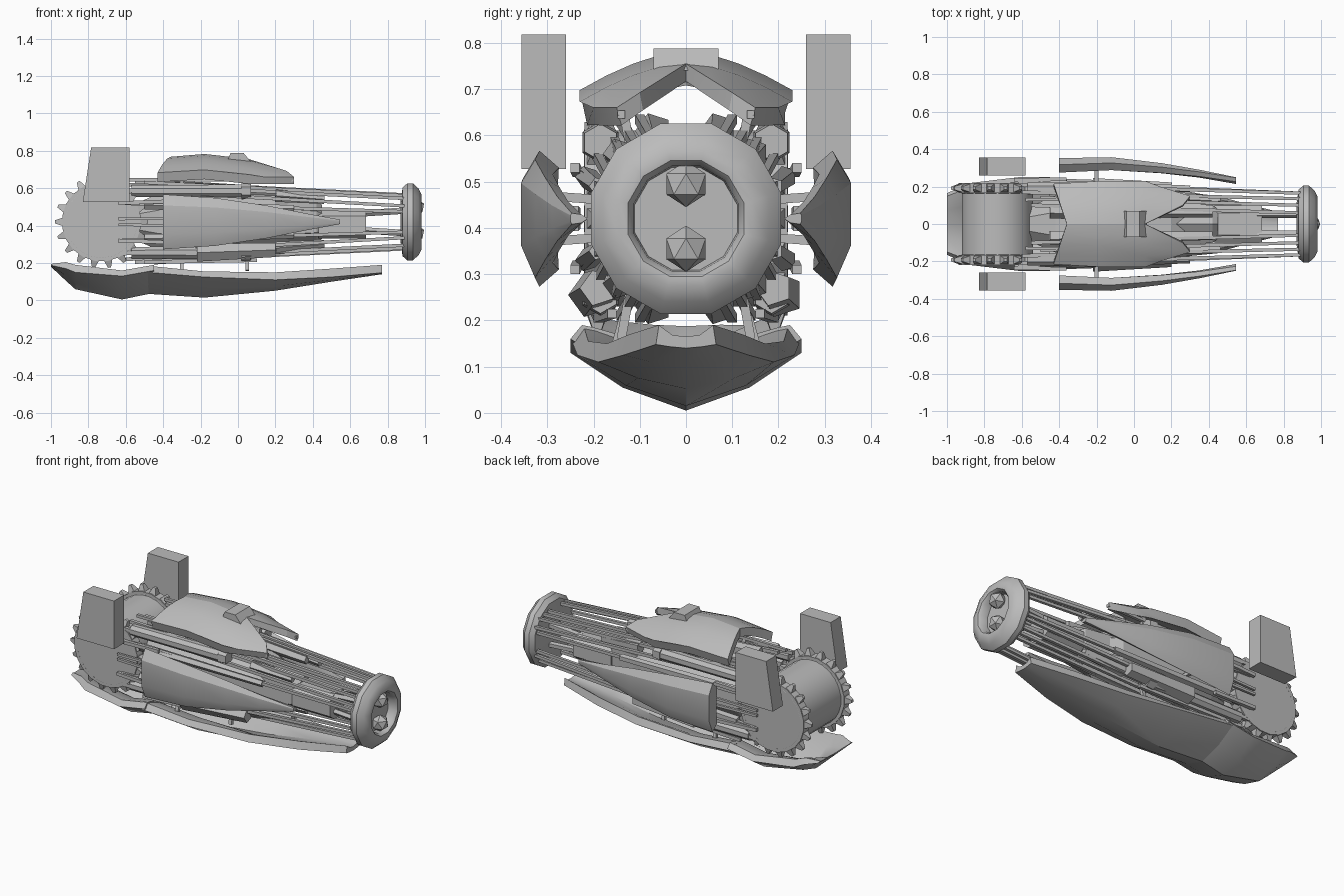
import bpy, bmesh, math
from mathutils import Vector

ZC = 0.42
grey = bpy.data.materials.new("plain grey")
grey.diffuse_color = (0.5, 0.5, 0.5, 1)


def finish(name, bm, smooth=None):
    bmesh.ops.recalc_face_normals(bm, faces=bm.faces)
    me = bpy.data.meshes.new(name)
    bm.to_mesh(me)
    bm.free()
    me.materials.append(grey)
    ob = bpy.data.objects.new(name, me)
    bpy.context.collection.objects.link(ob)
    if smooth:
        bpy.context.view_layer.objects.active = ob
        ob.select_set(True)
        bpy.ops.object.shade_smooth_by_angle(angle=math.radians(smooth))
        ob.select_set(False)
    return ob


def add_loft(bm, rings, caps=True):
    vs = [[bm.verts.new(p) for p in r] for r in rings]
    n = len(vs[0])
    for a, b in zip(vs, vs[1:]):
        for i in range(n):
            j = (i + 1) % n
            bm.faces.new((a[i], a[j], b[j], b[i]))
    if caps:
        bm.faces.new(vs[0])
        bm.faces.new(vs[-1])


def loft(name, rings, smooth=None):
    bm = bmesh.new()
    add_loft(bm, rings)
    return finish(name, bm, smooth)


def add_rod(bm, p, q, r1, r2, n=6):
    p, q = Vector(p), Vector(q)
    rot = (q - p).to_track_quat('Z', 'Y')
    circ = [Vector((math.cos(2 * math.pi * (i + .5) / n), math.sin(2 * math.pi * (i + .5) / n), 0)) for i in range(n)]
    add_loft(bm, [[p + rot @ (c * r1) for c in circ], [q + rot @ (c * r2) for c in circ]])


def circle_x(x, r, n, ry=1.0):
    return [(x, ry * r * math.cos(2 * math.pi * (i + .5) / n), ZC + r * math.sin(2 * math.pi * (i + .5) / n))
            for i in range(n)]


# nose ring with a recessed face
ring_prof = [(0.87, 0.12), (0.88, 0.19), (0.905, 0.213), (0.935, 0.213), (0.965, 0.185), (0.982, 0.15),
             (0.98, 0.13), (0.965, 0.118), (0.925, 0.115)]
loft("nose_ring", [circle_x(x, r, 12) for x, r in ring_prof], 35)
for z in (0.495, 0.355):
    bm = bmesh.new()
    bmesh.ops.create_icosphere(bm, subdivisions=1, radius=0.05)
    bmesh.ops.translate(bm, verts=bm.verts, vec=(0.95, 0, z))
    finish("nose_nozzle", bm)

# rear drum with toothed wheels
GX, GZ = -0.73, 0.42
bm = bmesh.new()
add_rod(bm, (GX, -0.18, GZ), (GX, 0.18, GZ), 0.192, 0.192, 24)
finish("rear_drum", bm, 30)
for s in (-1, 1):
    bm = bmesh.new()
    add_rod(bm, (GX, s * 0.165, GZ), (GX, s * 0.22, GZ), 0.212, 0.212, 20)
    for i in range(18):
        a = 2 * math.pi * i / 18
        d = Vector((math.cos(a), 0, math.sin(a)))
        c = Vector((GX, s * 0.192, GZ))
        add_rod(bm, c + d * 0.19, c + d * 0.248, 0.04, 0.012, 4)
    finish("toothed_wheel", bm)

    # upright fin blocks
    loft("fin_block", [[(-0.83, y, 0.527), (-0.58, y, 0.527), (-0.58, y, 0.818), (-0.785, y, 0.818)]
                       for y in (s * 0.26, s * 0.356)])

    # side armour plates: x, outer y, inner y at edge, half height, thickness
    rings = []
    for x, yo, h, t in ((-0.40, 0.352, 0.147, 0.06), (-0.12, 0.357, 0.128, 0.055),
                        (0.15, 0.325, 0.088, 0.045), (0.35, 0.29, 0.048, 0.035), (0.545, 0.25, 0.012, 0.03)):
        e = yo - 0.035 * h / 0.147
        rings.append([(x, s * y, ZC + z) for y, z in (
            (e, h), (yo, h * 0.6), (yo, -h * 0.45), (e, -h), (e - t * 0.7, -h * 0.75),
            (yo - t * 1.2, -h * 0.1), (yo - t * 1.2, h * 0.1), (e - t * 0.7, h * 0.75))])
    loft("side_plate", rings, 30)


# lower hull shells: x, half width, rim height, rim bottom, keel height
def hull(name, stations):
    rings = []
    for x, w, top, low, keel in stations:
        t = min(0.035, (top - keel) * 0.5)
        mid = keel + (low - keel) * 0.4
        outer = [(-w * .9, top), (-w, low), (-w * .55, mid), (0, keel), (w * .55, mid), (w, low), (w * .9, top)]
        inner = [(w * .8, top - .005), (w * .45, max(mid + t, low)), (0, keel + t),
                 (-w * .45, max(mid + t, low)), (-w * .8, top - .005)]
        rings.append([(x, y, z) for y, z in outer + inner])
    loft(name, rings, 25)


hull("lower_hull", [(-0.48, 0.245, 0.185, 0.15, 0.035), (-0.18, 0.235, 0.155, 0.125, 0.015),
                    (0.2, 0.19, 0.15, 0.11, 0.052), (0.5, 0.135, 0.17, 0.125, 0.1),
                    (0.77, 0.065, 0.19, 0.148, 0.14)])
hull("lower_hull_tail", [(-1.0, 0.165, 0.195, 0.188, 0.18), (-0.92, 0.2, 0.205, 0.17, 0.105),
                         (-0.87, 0.22, 0.19, 0.15, 0.06), (-0.62, 0.25, 0.16, 0.13, 0.005),
                         (-0.45, 0.25, 0.19, 0.16, 0.04)])

# top armour: two halves meeting on the centre line with a forked front
for s in (-1, 1):
    rings = []
    for k in range(5):
        u = k / 4
        cols = []
        for x, z in ((-0.43 + 0.07 * (1 - u), 0.0), (-0.18, 0.015), (0.06, -0.01)):
            y = u * (0.215 if x < -0.3 else 0.23)
            cols.append((x, s * y, 0.768 + z - 0.085 * u ** 1.6))
        cols.append((0.06 + 0.24 * min(1, u / 0.6) if u < 0.8 else 0.30 - 0.16 * (u - 0.6) / 0.4,
                     s * 0.2 * u, 0.755 - 0.075 * min(1, u / 0.6) - (0.02 if u > 0.7 else 0)))
        cols[2] = ((cols[2][0] * (0.7 if u == 0 else 1)), cols[2][1], cols[2][2])
        low = [(x, y * 0.93, z - 0.05 + 0.012 * (i == 3)) for i, (x, y, z) in enumerate(cols)]
        rings.append(cols + low[::-1])
    loft("top_plate", rings, 25)
loft("top_sensor_block", [[(-0.06, y, 0.74), (0.07, y, 0.74), (0.03, y, 0.788), (-0.04, y, 0.788)]
                          for y in (-0.07, 0.07)])

# inner core
loft("core_rear", [circle_x(x, r, 8) for x, r in ((-0.56, 0.1), (-0.42, 0.165), (-0.2, 0.19), (0.2, 0.165), (0.27, 0.12))])
loft("core_middle", [circle_x(x, r, 6) for x, r in ((0.2, 0.14), (0.42, 0.115), (0.45, 0.09))])
loft("core_front", [[(x, y, z) for y, z in ((-.1, .36), (-.06, .33), (.06, .33), (.1, .36), (.1, .45),
                                          (.06, .48), (-.06, .48), (-.1, .45))] for x in (0.43, 0.685)])

# long rods, tubes and pods, mirrored into four quadrants
for sy in (-1, 1):
    for sz in (-1, 1):
        def P(x, y, z):
            return (x, sy * y, ZC + sz * z)
        bm = bmesh.new()
        for a, b in (((-0.62, 0.21, 0.17), (0.89, 0.165, 0.085)), ((-0.6, 0.17, 0.2), (0.89, 0.135, 0.125)),
                     ((-0.55, 0.1, 0.215), (0.89, 0.06, 0.145)), ((-0.62, 0.225, 0.1), (0.89, 0.165, 0.055)),
                     ((-0.5, 0.14, 0.21), (0.89, 0.1, 0.14))):
            add_rod(bm, P(*a), P(*b), 0.014, 0.012, 4)
        finish("long_rods", bm)
        bm = bmesh.new()
        add_rod(bm, P(-0.57, 0.19, 0.165), P(0.02, 0.185, 0.165), 0.034, 0.037, 8)
        add_rod(bm, P(0.02, 0.185, 0.165), P(0.07, 0.185, 0.165), 0.045, 0.04, 6)
        finish("diagonal_tube", bm, 30)
        bm = bmesh.new()
        add_rod(bm, P(0.2, 0.145, 0.14), P(0.46, 0.13, 0.12), 0.035, 0.025, 5)
        add_rod(bm, P(-0.5, 0.215, 0.09), P(0.3, 0.19, 0.07), 0.025, 0.02, 5)
        add_rod(bm, P(-0.45, 0.07, 0.19), P(0.42, 0.06, 0.15), 0.04, 0.025, 5)
        if sz < 0:
            add_rod(bm, P(-0.22, 0.205, 0.165), P(0.2, 0.19, 0.15), 0.05, 0.04, 5)
        finish("equipment_pods", bm)
        # brackets carrying the armour
        bm = bmesh.new()
        add_rod(bm, P(-0.3, 0.12, 0.16), P(-0.3, 0.15, 0.27), 0.014, 0.014, 4)
        add_rod(bm, P(0.05, 0.12, 0.15), P(0.05, 0.14, 0.26), 0.014, 0.014, 4)
        add_rod(bm, P(-0.2, 0.17, 0.04), P(-0.2, 0.31, 0.05), 0.014, 0.014, 4)
        add_rod(bm, P(-0.64, 0.235, 0.1), P(-0.36, 0.24, 0.11), 0.014, 0.014, 4)
        add_rod(bm, P(-0.64, 0.235, 0.015), P(-0.36, 0.24, 0.02), 0.01, 0.01, 4)
        add_rod(bm, P(0.66, 0.05, 0.045), P(0.89, 0.05, 0.06), 0.018, 0.018, 5)
        finish("armour_brackets", bm)
    # slim rails beside the top plate and above the hull
    bm = bmesh.new()
    add_rod(bm, (-0.58, sy * 0.13, 0.645), (0.3, sy * 0.14, 0.645), 0.012, 0.012, 4)
    add_rod(bm, (-0.5, sy * 0.19, 0.205), (0.1, sy * 0.16, 0.215), 0.014, 0.014, 4)
    finish("mount_rails", bm)
